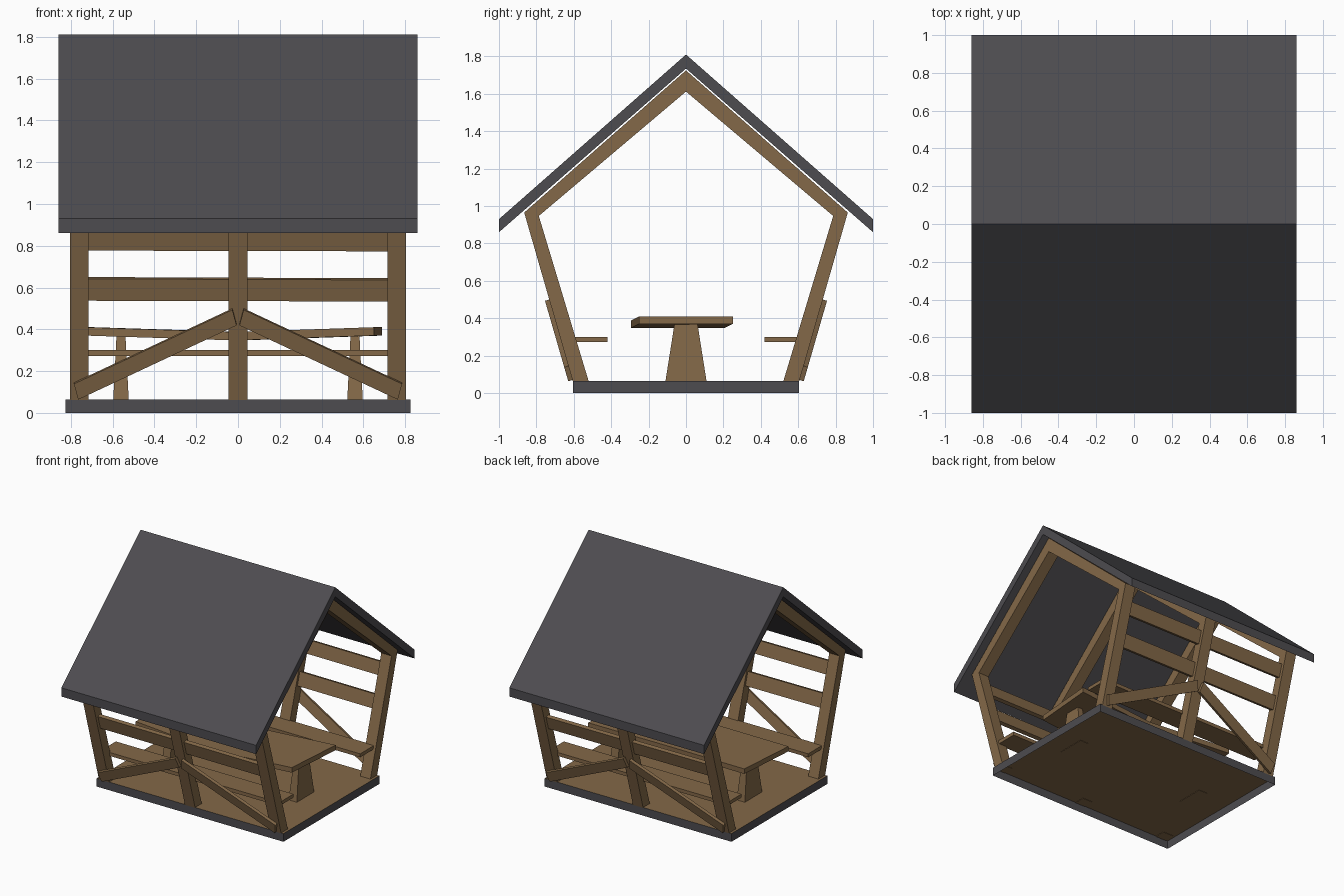
import bpy, bmesh
from mathutils import Vector

if "Cube" in bpy.data.objects:
    bpy.data.objects.remove(bpy.data.objects["Cube"])


def material(name, rgb):
    m = bpy.data.materials.new(name)
    m.diffuse_color = (*rgb, 1)
    m.use_nodes = True
    m.node_tree.nodes["Principled BSDF"].inputs["Base Color"].default_value = m.diffuse_color
    return m


WOOD = material("wood", (0.23, 0.14, 0.065))
SLATE = material("slate", (0.075, 0.072, 0.08))


def finish(name, bm, mats):
    bmesh.ops.recalc_face_normals(bm, faces=bm.faces)
    me = bpy.data.meshes.new(name)
    bm.to_mesh(me)
    bm.free()
    for m in mats:
        me.materials.append(m)
    ob = bpy.data.objects.new(name, me)
    bpy.context.collection.objects.link(ob)
    return ob


def loft(name, rings, mat):
    """Solid through a row of matching rings, capped at both ends."""
    bm = bmesh.new()
    rows = [[bm.verts.new(p) for p in r] for r in rings]
    n = len(rows[0])
    for a, b in zip(rows, rows[1:]):
        for i in range(n):
            bm.faces.new((a[i], a[(i + 1) % n], b[(i + 1) % n], b[i]))
    bm.faces.new(rows[0])
    bm.faces.new(rows[-1])
    return finish(name, bm, [mat])


def prism_x(name, profile, x0, x1, mat):
    return loft(name, [[(x, y, z) for y, z in profile] for x in (x0, x1)], mat)


def rect(x0, x1, y0, y1, z):
    return [(x0, y0, z), (x1, y0, z), (x1, y1, z), (x0, y1, z)]


def mirrored(half):
    """Half profile from right eave to apex, completed to the left."""
    return half + [(-y, z) for y, z in reversed(half[:-1])]


def wall_board(name, corners, d0, d1, side):
    """Board lying in the leaning wall plane, between two depths from its outer face."""
    normal = Vector((0, 0.961, -0.277))
    rings = []
    for d in (d0, d1):
        ring = []
        for x, z in corners:
            p = Vector((x, 0.605 + 0.289 * (z - 0.065), z)) + normal * d
            ring.append((p.x, p.y * side, p.z))
        rings.append(ring)
    return loft(name, rings, WOOD)


# Open-bottomed base with wooden floor on top
bm = bmesh.new()
lo = [bm.verts.new(p) for p in rect(-0.825, 0.825, -0.605, 0.605, 0)]
hi = [bm.verts.new(p) for p in rect(-0.825, 0.825, -0.605, 0.605, 0.065)]
for i in range(4):
    bm.faces.new((lo[i], lo[(i + 1) % 4], hi[(i + 1) % 4], hi[i]))
bm.faces.new(hi).material_index = 1
finish("base", bm, [SLATE, WOOD])

# Roof
outer = mirrored([(1.0, 0.93), (0, 1.81)])
inner = mirrored([(1.0, 0.86), (0, 1.735)])
prism_x("roof", outer + inner[::-1], -0.86, 0.86, SLATE)

# Three portal frames
outer = mirrored([(0.605, 0.062), (0.865, 0.965), (0, 1.725)])
inner = mirrored([(0.52, 0.062), (0.787, 0.947), (0, 1.612)])
for i, x in enumerate((-0.76, 0, 0.76)):
    prism_x(f"frame_{i + 1}", outer + inner[::-1], x - 0.045, x + 0.045, WOOD)

# Side walls: rails, diagonal braces, benches
for label, side in (("front", -1), ("back", 1)):
    for rail, z0, z1 in (("lower", 0.53, 0.635), ("upper", 0.77, 0.87)):
        wall_board(f"{label}_{rail}_rail",
                   [(-0.77, z0), (0.77, z0 - 0.004), (0.77, z1 - 0.006), (-0.77, z1)],
                   -0.055, -0.025, side)
    for hand, s in (("left", -1), ("right", 1)):
        wall_board(f"{label}_{hand}_brace",
                   [(s * 0.785, 0.145), (s * 0.765, 0.07), (s * 0.007, 0.425), (s * 0.027, 0.50)],
                   0.0, 0.024, side)
    y0, y1 = sorted((side * 0.42, side * 0.60))
    loft(f"{label}_bench",
         [rect(-0.785, 0.785, y0, y1, z) for z in (0.272, 0.30)], WOOD)

# Warped table top: (front x, back x, front y, back y, top z)
sections = [(-0.73, -0.69, -0.25, 0.25, 0.41),
            (-0.02, 0.02, -0.295, 0.205, 0.387),
            (0.65, 0.69, -0.25, 0.25, 0.41)]
loft("table_top",
     [[(xf, yf, z), (xb, yb, z), (xb, yb, z - 0.04), (xf, yf, z - 0.04)]
      for xf, xb, yf, yb, z in sections], WOOD)

# Tapered table legs
for label, x in (("left", -0.56), ("right", 0.56)):
    loft(f"{label}_table_leg",
         [rect(x - 0.037, x + 0.037, -0.11, 0.11, 0.062),
          rect(x - 0.021, x + 0.021, -0.06, 0.06, 0.38)], WOOD)
